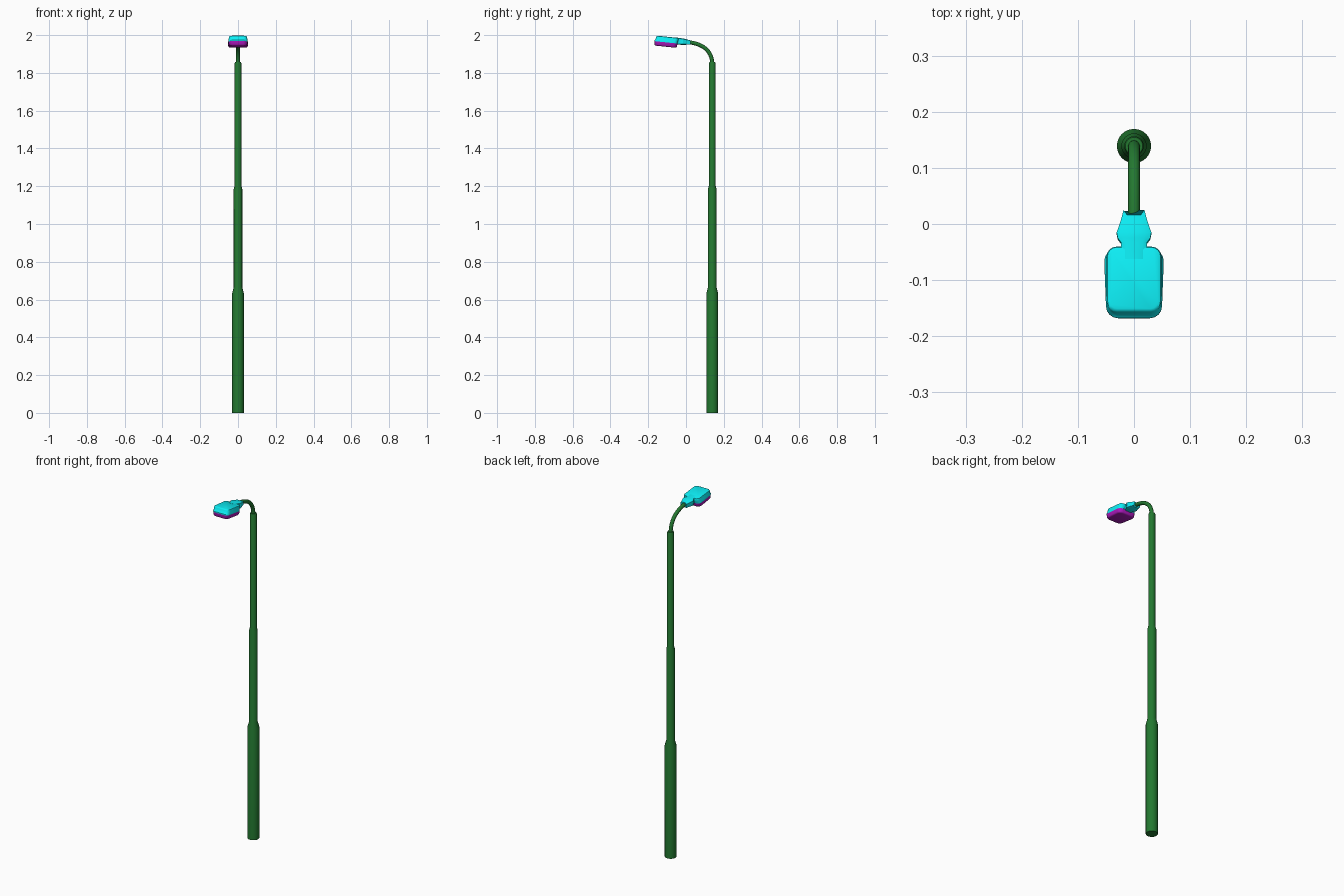
import bpy, bmesh
from math import sin, cos, pi, radians
from mathutils import Matrix, Vector

if "Cube" in bpy.data.objects:
    bpy.data.objects.remove(bpy.data.objects["Cube"])


def material(name, color):
    m = bpy.data.materials.new(name)
    m.diffuse_color = (*color, 1)
    m.use_nodes = True
    m.node_tree.nodes["Principled BSDF"].inputs["Base Color"].default_value = m.diffuse_color
    return m


GREEN = material("green_paint", (0.017, 0.19, 0.03))
CYAN = material("cyan_housing", (0.004, 0.86, 0.92))
PURPLE = material("purple_lens", (0.44, 0.01, 0.54))


def loft(name, rings, mat, matrix=Matrix(), angle=30):
    """Skin a list of closed rings and cap both ends."""
    bm = bmesh.new()
    loops = [[bm.verts.new(p) for p in ring] for ring in rings]
    n = len(loops[0])
    for a, b in zip(loops, loops[1:]):
        for i in range(n):
            j = (i + 1) % n
            bm.faces.new((a[i], a[j], b[j], b[i]))
    bm.faces.new(loops[0][::-1])
    bm.faces.new(loops[-1])
    bmesh.ops.recalc_face_normals(bm, faces=bm.faces)
    bm.transform(matrix)
    me = bpy.data.meshes.new(name)
    bm.to_mesh(me)
    bm.free()
    ob = bpy.data.objects.new(name, me)
    bpy.context.collection.objects.link(ob)
    me.materials.append(mat)
    bpy.context.view_layer.objects.active = ob
    ob.select_set(True)
    bpy.ops.object.shade_smooth_by_angle(angle=radians(angle))
    ob.select_set(False)
    return ob


def circle(c, r, u, v, n=24):
    return [c + r * (cos(2 * pi * i / n) * u + sin(2 * pi * i / n) * v) for i in range(n)]


def rounded_rect(z, w_front, w_back, y0, y1, r, seg=4):
    """Rounded, slightly tapered rectangle at height z."""
    pts = []
    corners = [(w_back, y1, 1, 1), (-w_back, y1, -1, 1), (-w_front, y0, -1, -1), (w_front, y0, 1, -1)]
    for k, (x, y, sx, sy) in enumerate(corners):
        for i in range(seg + 1):
            a = pi / 2 * (k + i / seg)
            pts.append((x - sx * r + r * cos(a), y - sy * r + r * sin(a), z))
    return pts


X, Y, Z = Vector((1, 0, 0)), Vector((0, 1, 0)), Vector((0, 0, 1))
POLE_Y = 0.139

# stepped pole
profile = [(0.0305, 0), (0.0305, 0.635), (0.0225, 0.665), (0.0225, 1.185),
           (0.0175, 1.205), (0.0175, 1.852), (0.0155, 1.857)]
loft("pole", [circle(Vector((0, POLE_Y, z)), r, X, Y) for r, z in profile], GREEN)

# curved arm swept along a cubic bezier
p = [Vector(q) for q in ((0, POLE_Y, 1.845), (0, POLE_Y, 1.920), (0, 0.085, 1.955), (0, 0.010, 1.963))]
rings = []
for i in range(17):
    t = i / 16
    s = 1 - t
    c = s**3 * p[0] + 3 * s * s * t * p[1] + 3 * s * t * t * p[2] + t**3 * p[3]
    d = (s * s * (p[1] - p[0]) + 2 * s * t * (p[2] - p[1]) + t * t * (p[3] - p[2])).normalized()
    rings.append(circle(c, 0.0105, X, d.cross(X), 16))
loft("arm", rings, GREEN)

# lamp head frame, tilted up toward the front
HEAD = Matrix.Translation((0, -0.105, 1.9655)) @ Matrix.Rotation(radians(-6), 4, "X")

# upper housing: rim, walls, softened top
loft("lamp_housing", [
    rounded_rect(-0.004, 0.050, 0.053, -0.063, 0.061, 0.022),
    rounded_rect(0.001, 0.050, 0.053, -0.063, 0.061, 0.022),
    rounded_rect(0.005, 0.0495, 0.0500, -0.058, 0.063, 0.020),
    rounded_rect(0.020, 0.0485, 0.0490, -0.055, 0.063, 0.018),
    rounded_rect(0.0242, 0.0468, 0.0473, -0.053, 0.0612, 0.0165),
    rounded_rect(0.0262, 0.0425, 0.043, -0.049, 0.057, 0.013),
], CYAN, HEAD, 40)

# lens below
loft("lamp_lens", [
    rounded_rect(-0.004, 0.0500, 0.0530, -0.0628, 0.0608, 0.022),
    rounded_rect(-0.021, 0.0485, 0.0515, -0.0605, 0.0595, 0.022),
    rounded_rect(-0.0255, 0.0450, 0.048, -0.057, 0.056, 0.020),
    rounded_rect(-0.0270, 0.0400, 0.043, -0.052, 0.051, 0.017),
], PURPLE, HEAD, 40)

# flared neck, notched where the arm enters: y outer, y inner, half width, half height
rows = [(0.040, 0.040, 0.022, 0.018), (0.070, 0.070, 0.023, 0.018), (0.078, 0.078, 0.029, 0.0175),
        (0.088, 0.088, 0.031, 0.017), (0.108, 0.106, 0.024, 0.0145), (0.129, 0.119, 0.0185, 0.0125)]
rings = []
for yo, yi, w, h in rows:
    section = [(w, yo, -h * 0.8), (w, yo, h * 0.8), (0.65 * w, yi, h), (-0.65 * w, yi, h),
               (-w, yo, h * 0.8), (-w, yo, -h * 0.8), (-0.65 * w, yi, -h), (0.65 * w, yi, -h)]
    rings.append([(x, y, z + 0.009) for x, y, z in section])
loft("neck", rings, CYAN, HEAD)
